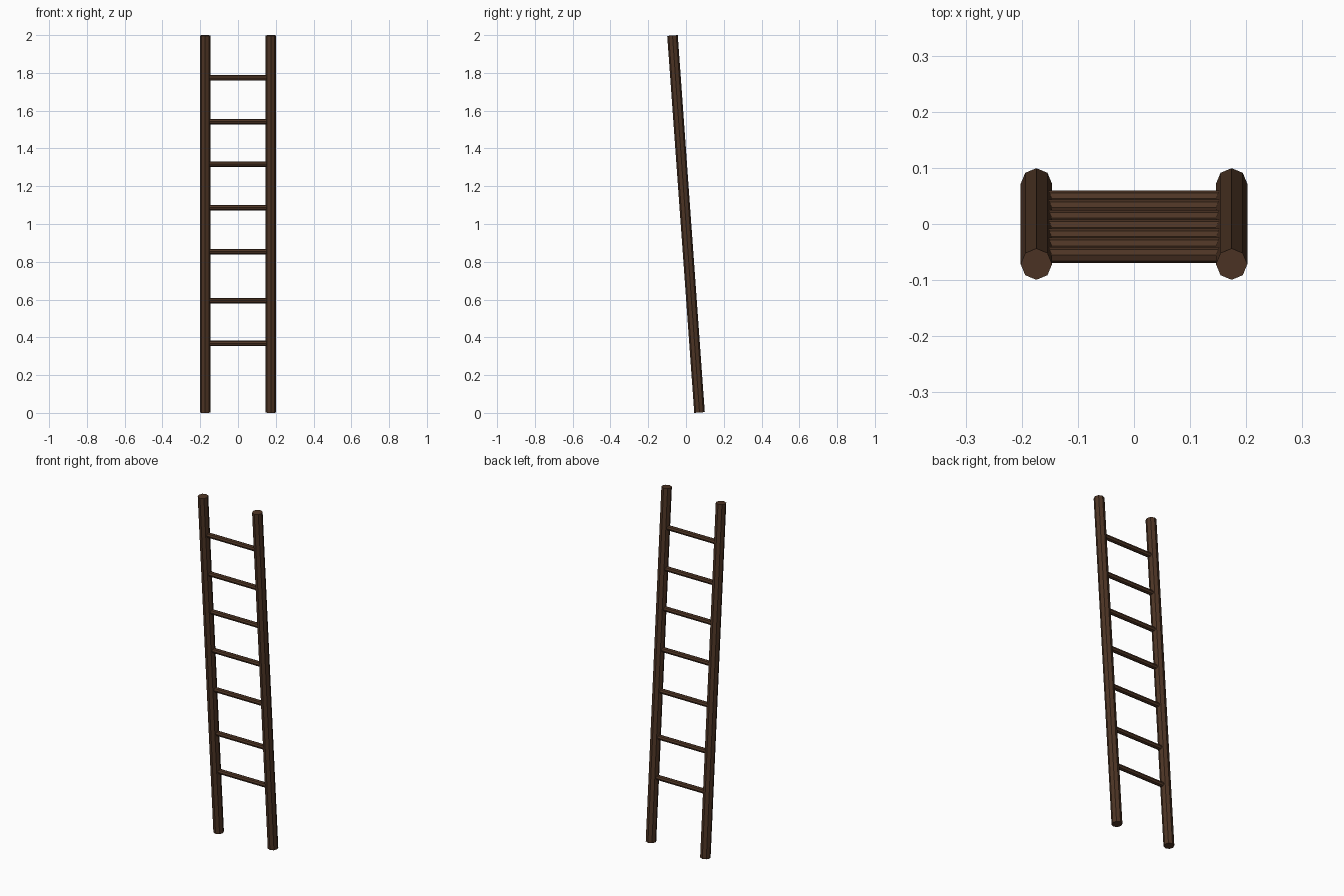
import bpy
from mathutils import Vector

if "Cube" in bpy.data.objects:
    bpy.data.objects.remove(bpy.data.objects["Cube"])

wood = bpy.data.materials.new("dark_wood")
wood.diffuse_color = (0.075, 0.035, 0.018, 1)
wood.use_nodes = True
wood.node_tree.nodes["Principled BSDF"].inputs["Base Color"].default_value = wood.diffuse_color

FOOT_Y, TOP_Y = 0.0715, -0.0715   # lean of the ladder
FOOT_Z, TOP_Z = 0.002, 1.998


def lean_y(z):
    return FOOT_Y + (TOP_Y - FOOT_Y) * (z - FOOT_Z) / (TOP_Z - FOOT_Z)


def pole(name, a, b, radius):
    """Flat-shaded octagonal pole between two points."""
    a, b = Vector(a), Vector(b)
    d = b - a
    bpy.ops.mesh.primitive_cylinder_add(
        vertices=8, radius=radius, depth=d.length, location=(a + b) / 2)
    ob = bpy.context.object
    ob.rotation_euler = Vector((0, 0, 1)).rotation_difference(d).to_euler()
    ob.name = name
    ob.data.materials.append(wood)
    return ob


# side rails
for side, x in (("left", -0.174), ("right", 0.174)):
    pole(f"{side}_rail", (x, FOOT_Y, FOOT_Z), (x, TOP_Y, TOP_Z), 0.028)

# slightly uneven rungs, ends buried in the rails
for i, z in enumerate((0.368, 0.594, 0.854, 1.087, 1.317, 1.542, 1.773)):
    y = lean_y(z)
    pole(f"rung_{i + 1}", (-0.17, y, z), (0.17, y, z), 0.0145)
